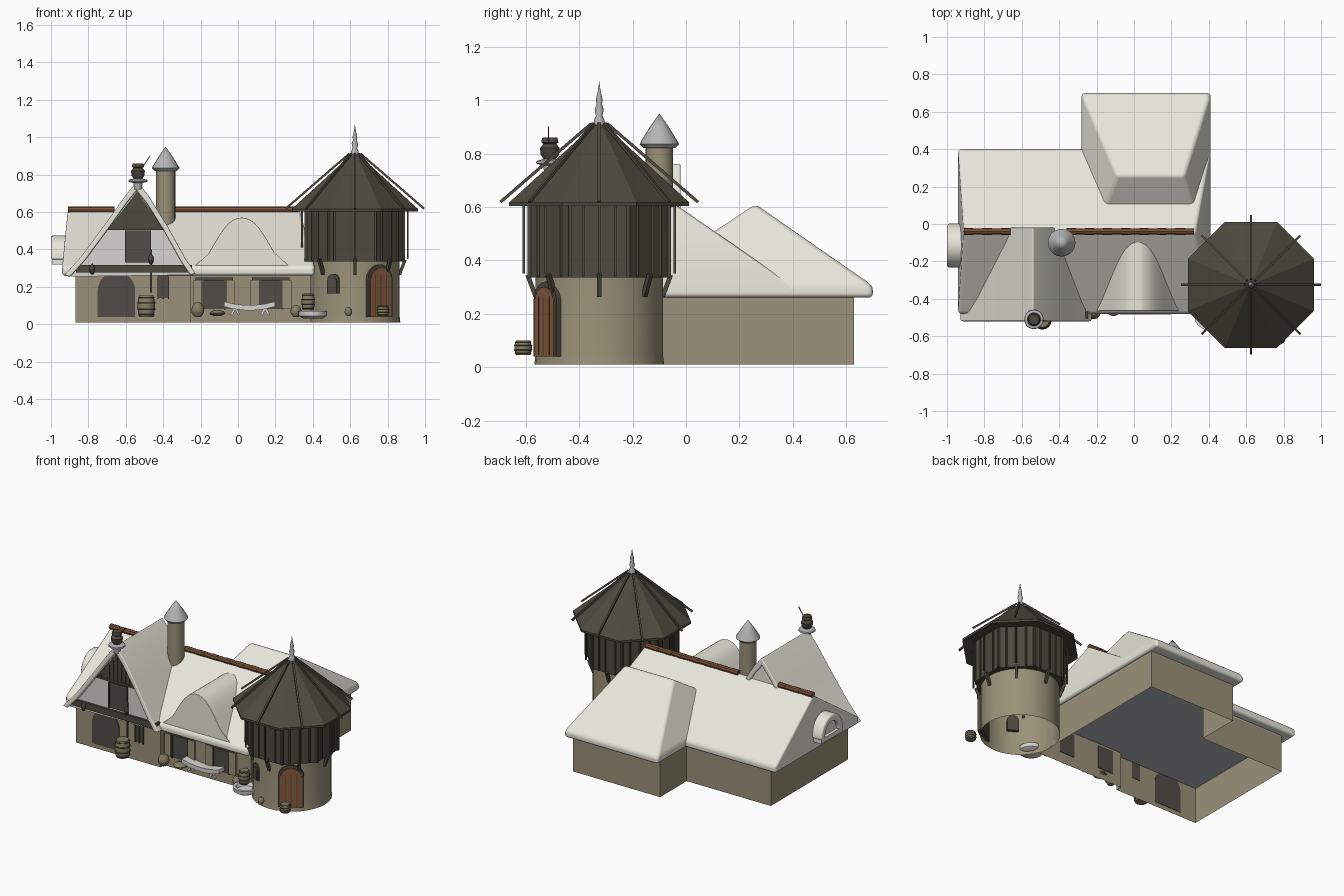
import bpy, bmesh
from math import pi, sin, cos, radians
from mathutils import Vector

cube = bpy.data.objects.get("Cube")
if cube:
    bpy.data.objects.remove(cube)


def material(name, *rgb):
    m = bpy.data.materials.new(name)
    m.use_nodes = True
    m.diffuse_color = (*rgb, 1)
    m.node_tree.nodes["Principled BSDF"].inputs["Base Color"].default_value = (*rgb, 1)
    return m


WHITE = material("pale thatch", .84, .83, .74)
WALL = material("tan wall", .33, .285, .19)
TIMBER = material("dark timber", .075, .067, .049)
RIDGE = material("ridge brown", .21, .085, .042)
GREY = material("pale metal", .46, .46, .46)
PLASTER = material("plaster", .67, .66, .63)
DARK = material("dark opening", .085, .072, .062)
CLAY = material("barrel wood", .24, .21, .125)
DOOR = material("door brown", .25, .105, .045)
CEIL = material("ceiling grey", .47, .48, .49)


def loft(name, rings, mat, caps=True, smooth=False, bevel=0):
    """Skin a list of equal-length closed point rings."""
    bm = bmesh.new()
    vs = [[bm.verts.new(p) for p in r] for r in rings]
    n = len(vs[0])
    for a, b in zip(vs, vs[1:]):
        for i in range(n):
            j = (i + 1) % n
            bm.faces.new((a[i], a[j], b[j], b[i]))
    if caps:
        bm.faces.new(vs[0])
        bm.faces.new(vs[-1])
    bmesh.ops.remove_doubles(bm, verts=bm.verts, dist=1e-5)
    bmesh.ops.recalc_face_normals(bm, faces=bm.faces)
    me = bpy.data.meshes.new(name)
    bm.to_mesh(me)
    bm.free()
    me.materials.append(mat)
    if smooth:
        me.shade_smooth()
        if not bevel:
            me.set_sharp_from_angle(angle=radians(40))
    ob = bpy.data.objects.new(name, me)
    bpy.context.collection.objects.link(ob)
    if bevel:
        mod = ob.modifiers.new("soft edges", "BEVEL")
        mod.width, mod.segments, mod.limit_method = bevel, 3, "ANGLE"
        mod.angle_limit = radians(15)
        mod.harden_normals = True
    return ob


def place(ob, loc, turn=0):
    ob.location = loc
    ob.rotation_euler.z = turn
    return ob


def box(name, loc, size, mat, turn=0):
    x, y, z = (s / 2 for s in size)
    sq = [(-x, -y), (x, -y), (x, y), (-x, y)]
    return place(loft(name, [[(*p, h) for p in sq] for h in (-z, z)], mat), loc, turn)


def lathe(name, loc, profile, mat, n=20, smooth=True, phase=0, caps=True):
    rings = [[(r * cos(phase + 2 * pi * i / n), r * sin(phase + 2 * pi * i / n), z)
              for i in range(n)] for r, z in profile]
    return place(loft(name, rings, mat, smooth=smooth, caps=caps), loc)


def prism(name, pts, depth, mat, loc=(0, 0, 0), turn=0):
    """Extrude an x-z outline along y."""
    return place(loft(name, [[(x, y, z) for x, z in pts] for y in (-depth / 2, depth / 2)], mat),
                 loc, turn)


def arch(name, width, height, depth, mat, loc, turn=0):
    r = width / 2
    rise = min(r, height)
    pts = [(-r, 0), (r, 0)] + [(r * cos(pi * i / 12), height - rise + rise * sin(pi * i / 12))
                               for i in range(13)]
    return prism(name, pts, depth, mat, loc, turn)


def stick(name, p, q, width, mat, n=4):
    p, q = Vector(p), Vector(q)
    ob = lathe(name, p, [(width / 2, 0), (width / 2, (q - p).length)], mat, n, smooth=n > 4, phase=pi / 4)
    ob.rotation_euler = (q - p).to_track_quat("Z", "Y").to_euler()
    return ob


def hood(name, outer, inner, y0, y1, bevel):
    """A thick roof shell following an outer and an inner curve."""
    loop = outer + inner[::-1]
    return loft(name, [[(x, y, z) for x, z in loop] for y in (y0, y1)], WHITE, smooth=True, bevel=bevel)


def hip_roof(name, x0, x1, y0, y1, ridge0, ridge1, ridge_y):
    base = [(x0, y0), (x1, y0), (x1, y1), (x0, y1)]
    top = [(ridge0, ridge_y, .61), (ridge1, ridge_y, .61)]
    rings = [[(*p, z) for p in base] for z in (.26, .305)]
    rings.append([top[0], top[1], top[1], top[0]])
    return loft(name, rings, WHITE, smooth=True, bevel=.018)


# House walls, open below, with a ceiling under the roof
plan = [(-.87, -.46), (-.25, -.46), (-.25, -.42), (.39, -.42),
        (.39, .63), (-.25, .63), (-.25, .35), (-.87, .35)]
loft("house_walls", [[(*p, z) for p in plan] for z in (.01, .28)], WALL, caps=False)
loft("ceiling", [[(*p, z) for p in plan] for z in (.25, .255)], CEIL)

# Main and rear wing roofs, ridge logs
hip_roof("main_roof", -.94, .41, -.48, .40, -.91, .33, -.04)
hip_roof("wing_roof", -.28, .41, -.20, .70, -.09, .27, .26)
for x0, x1 in ((-.91, -.66), (-.36, .32)):
    count = round((x1 - x0) / .05)
    step = (x1 - x0) / count
    for i in range(count):
        a = x0 + i * step
        stick("ridge_tile", (a, -.04, .612), (a + step, -.04, .612), .037 - .003 * (i % 2), RIDGE, 8)

# Front gable
outer = [(-.93, .26), (-.84, .36), (-.70, .55), (-.60, .69), (-.54, .765),
         (-.48, .69), (-.38, .53), (-.28, .35), (-.225, .27)]
inner = [(x + (-.56 - x) * .09, z + (.2 - z) * .09) for x, z in outer]
hood("gable_roof", outer, inner, -.52, -.02, .008)
prism("gable_plaster", inner, .02, PLASTER, (0, -.48, 0))
prism("gable_back", inner, .02, WHITE, (0, -.045, 0))
prism("gable_boards", [(-.69, .515), (-.395, .515), (-.54, .71)], .008, TIMBER, (0, -.494, 0))
for i in range(-4, 5):
    x = -.54 + i * .03
    top = .69 - abs(i) * .038
    box("gable_batten", (x, -.498, (.515 + top) / 2), (.008, .01, top - .515), TIMBER)
box("gable_beam", (-.555, -.485, .297), (.62, .04, .042), TIMBER)
box("gable_rail", (-.542, -.495, .512), (.31, .015, .014), TIMBER)
box("gable_window", (-.535, -.494, .415), (.125, .009, .17), DARK)
for dx in (-.065, .065):
    box("gable_window_bar", (-.535 + dx, -.499, .415), (.008, .01, .17), TIMBER)
arch("house_door", .20, .24, .009, DARK, (-.65, -.462, .04))
arch("narrow_window", .062, .135, .009, DARK, (-.40, -.462, .14))
for dx in (-.028, 0, .028):
    box("narrow_window_bar", (-.40 + dx, -.468, .195), (.007, .01, .12), TIMBER)
stick("lantern_post", (-.465, -.50, .17), (-.465, -.50, .40), .012, TIMBER)
for x, z in ((-.465, .35), (-.78, .295)):
    lathe("lantern", (x, -.51, z), [(.006, -.03), (.013, -.015), (.013, .01), (0, .03)], TIMBER, 8)

# Chimney pot on the gable tip
lathe("pot_base", (-.535, -.51, 0), [(.02, .72), (.025, .755), (.052, .763), (.05, .772), (.022, .78)], GREY)
lathe("pot", (-.535, -.51, 0), [(.02, .775), (.034, .795), (.037, .82), (.024, .836), (.032, .842), (.028, .86)], TIMBER)
stick("pot_rod", (-.51, -.515, .84), (-.47, -.515, .90), .006, TIMBER)

# Round chimney
lathe("chimney", (-.387, -.10, 0), [(.052, .45), (.052, .83)], WALL)
lathe("chimney_cap", (-.387, -.10, 0), [(.06, .82), (.074, .835), (.066, .85), (.035, .90), (0, .95)], GREY)

# Eyebrow dormer flowing into the front slope
bell, opening = [], []
for i in range(25):
    t = -1 + i / 12
    bell.append((.02 + .275 * t, .28 + .29 * (.5 + .5 * cos(pi * abs(t) ** 1.15))))
    a = t * pi / 2
    opening.append((.024 + .122 * sin(a), .37 + .125 * max(cos(a), 0)))
hood("dormer_roof", bell, opening, -.465, -.06, .006)
arch("dormer_boards", .26, .20, .01, TIMBER, (.024, -.39, .30))
box("dormer_window", (.022, -.396, .43), (.10, .009, .10), DARK)
for dx, dz, w, h in ((-.05, 0, .008, .11), (.05, 0, .008, .11), (0, .05, .11, .008), (0, 0, .008, .1)):
    box("dormer_frame", (.022 + dx, -.402, .43 + dz), (w, .01, h), TIMBER)

# Round hood on the left-hand end
ends = [(pi * i / 16) for i in range(17)]
ring_out = [(.118 * cos(a), .345 + .13 * sin(a)) for a in ends]
ring_in = [(.075 * cos(a), .345 + .085 * sin(a)) for a in ends]
place(hood("end_hood", ring_out, ring_in, -.10, .06, .012), (-.90, -.115, 0), -pi / 2)
prism("end_hood_panel", ring_in, .02, WHITE, (-.965, -.115, 0), -pi / 2)
box("end_hood_sill", (-.95, -.115, .335), (.09, .22, .03), WHITE)

# Ground floor windows with shutters
for x in (-.128, .175):
    box("window", (x, -.421, .158), (.115, .009, .155), DARK)
    for dx in (-.058, .058):
        box("window_bar", (x + dx, -.427, .158), (.008, .012, .16), TIMBER)
    for dx in (-.087, .087):
        box("shutter", (x + dx, -.427, .16), (.046, .014, .15), WALL)
    box("window_lintel", (x, -.43, .242), (.2, .02, .014), TIMBER)


def barrel(x, y, z, r, h):
    lathe("barrel", (x, y, z), [(r * .8, 0), (r * .95, h * .25), (r, h * .5), (r * .95, h * .75), (r * .8, h)], CLAY, 16)
    for f, k in ((.1, .9), (.35, 1.01), (.65, 1.01), (.9, .9)):
        lathe("barrel_hoop", (x, y, z + h * f), [(r * k, -h * .03), (r * k + .002, 0), (r * k, h * .03)], TIMBER, 16)


def pot(name, x, y, z, r, h, mat):
    lathe(name, (x, y, z), [(r * .5, 0), (r * .95, h * .3), (r, h * .5), (r * .8, h * .8), (r * .4, h)], mat, 14)


# Bench, barrels and pots
seat = [(.062 + .137 * t, .102 + .02 * t * t) for t in (-1, -.6, -.2, .2, .6, 1)]
prism("bench_seat", seat + [(x, z - .028) for x, z in seat[::-1]], .06, PLASTER, (0, -.455, 0))
for x in (-.015, .145):
    for dx in (-.02, .02):
        stick("bench_leg", (x, -.47, .09), (x + dx, -.47, .05), .018, PLASTER)
barrel(-.49, -.515, .04, .047, .115)
barrel(.375, -.47, .075, .035, .09)
barrel(.775, -.61, .045, .033, .055)
pot("round_pot", -.215, -.475, .04, .035, .075, CLAY)
pot("flat_sack", -.11, -.45, .045, .042, .03, CLAY)
pot("small_pot", .59, -.60, .045, .02, .045, CLAY)
pot("side_pot", .31, -.45, .04, .03, .06, CLAY)
lathe("trough", (.40, -.49, 0), [(.05, .03), (.075, .045), (.078, .07), (.06, .07), (.05, .05)], PLASTER, 18)

# Tower
TX, TY = .625, -.325
lathe("tower_wall", (TX, TY, 0), [(.243, .01), (.238, .05), (.238, .34), (0, .341)], WALL, 32, caps=False)
lathe("tower_loft", (TX, TY, 0), [(.26 / cos(pi / 8), z) for z in (.335, .62)], TIMBER, 8, False, pi / 8)
ROOF_R = .337 / cos(pi / 8)
lathe("tower_roof", (TX, TY, 0), [(.30, .615), (ROOF_R, .603), (ROOF_R, .617), (0, .925)], TIMBER, 8, False, pi / 8)
lathe("spire", (TX, TY, 0), [(.02, .90), (.02, .925), (.012, .94), (.017, .965), (.01, .985), (.013, 1), (.005, 1.035), (0, 1.07)], GREY, 12)


def at(angle, r, z, s=0):
    """Point on the tower at a radius and height, shifted sideways."""
    return Vector((TX + r * cos(angle) - s * sin(angle), TY + r * sin(angle) + s * cos(angle), z))


for k in range(8):
    a = k * pi / 4
    stick("roof_beam", at(a, .03, .912), at(a, .37, .618), .016, TIMBER)
    stick("bracket", at(a, .238, .265), at(a, .268, .345), .024, TIMBER)
    stick("hanging_post", at(a, .283, .35), at(a, .283, .61), .012, TIMBER)
    for s in (-.06, .06):
        stick("loft_batten", at(a, .263, .34, s), at(a, .263, .61, s), .012, TIMBER)
    stick("corner_post", at(a, .262, .335, .109), at(a, .262, .61, .109), .018, TIMBER)

# Tower door and window
for name, turn, w, h, z, mat in (("tower_door", .59, .14, .27, .04, DOOR),
                                 ("tower_window", -.5, .055, .095, .165, DARK)):
    a = turn - pi / 2
    arch(name + "_frame", w + .016, h + .01, .03, TIMBER, at(a, .229, z), turn)
    arch(name, w - .008, h - .01, .009, mat, at(a, .245, z), turn)
    if mat is DOOR:
        for s in (-.035, 0, .035):
            box("door_gap", at(a, .248, z + .115, s), (.005, .006, .22), TIMBER, turn)
